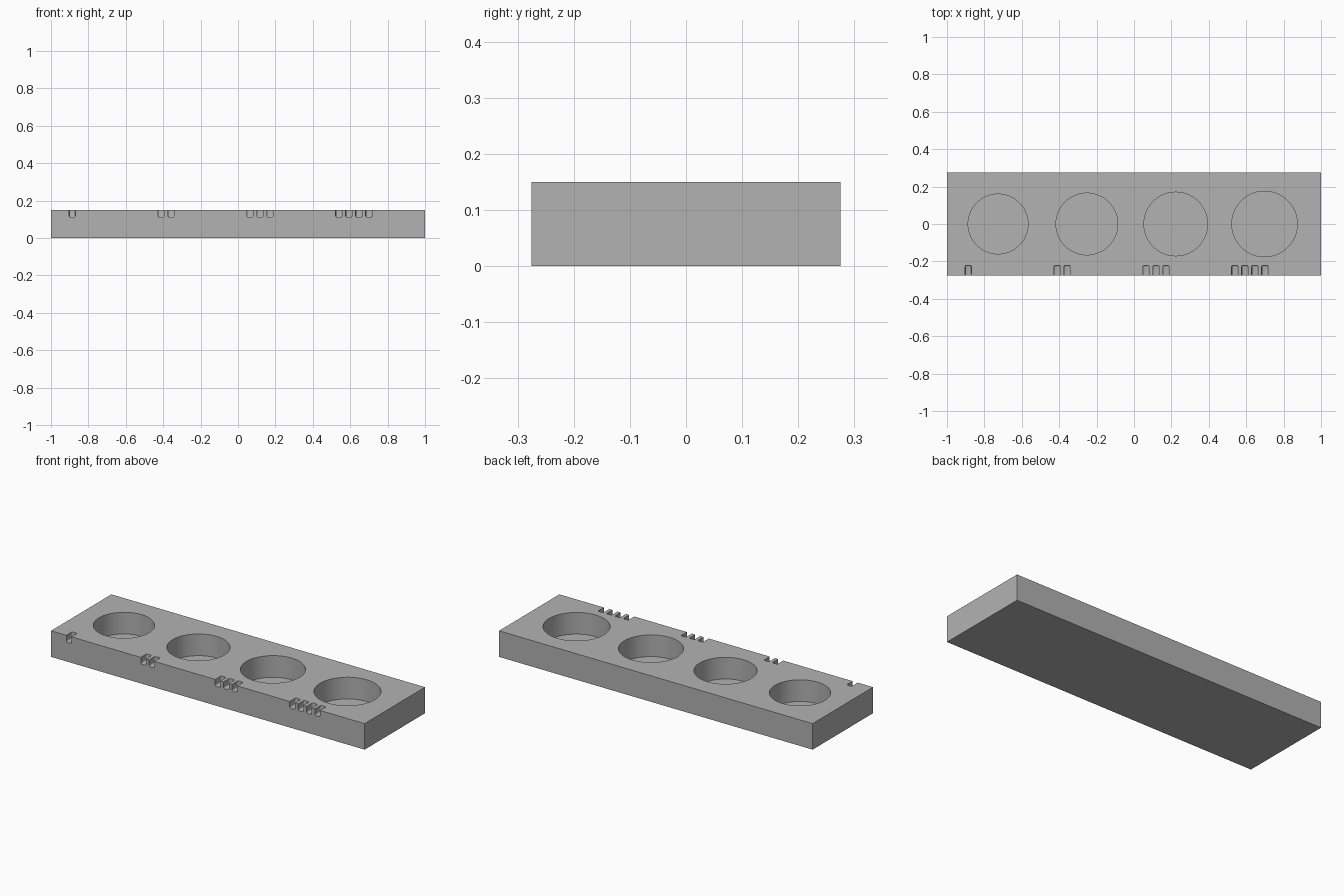
import bpy, bmesh, math
from mathutils import Matrix, Vector

if "Cube" in bpy.data.objects:
    bpy.data.objects.remove(bpy.data.objects["Cube"], do_unlink=True)

LENGTH, WIDTH, HEIGHT = 2.0, 0.55, 0.15
FLOOR = 0.025           # thickness left under each round well
PITCH = 0.475           # spacing of the wells
SLOT_PITCH = 0.0535     # spacing of the counting notches

grey = bpy.data.materials.new("plain grey")
grey.use_nodes = True
colour = (0.448, 0.448, 0.448, 1)
grey.diffuse_color = colour
grey.node_tree.nodes["Principled BSDF"].inputs["Base Color"].default_value = colour


def add_object(name, bm):
    mesh = bpy.data.meshes.new(name)
    bm.to_mesh(mesh)
    bm.free()
    mesh.materials.append(grey)
    obj = bpy.data.objects.new(name, mesh)
    bpy.context.collection.objects.link(obj)
    return obj


def add_box(bm, low, high):
    low, high = Vector(low), Vector(high)
    place = Matrix.Translation((low + high) / 2) @ Matrix.Diagonal((*(high - low), 1))
    return bmesh.ops.create_cube(bm, size=1, matrix=place)["verts"]


# Solid slab
bm = bmesh.new()
add_box(bm, (-LENGTH / 2, -WIDTH / 2, 0), (LENGTH / 2, WIDTH / 2, HEIGHT))
tray = add_object("tray", bm)

# Round wells, each slightly wider than the last
wells = bmesh.new()
for i in range(4):
    radius = 0.16 + 0.005 * i
    depth = HEIGHT - FLOOR + 0.05
    bmesh.ops.create_cone(
        wells, cap_ends=True, segments=96, radius1=radius, radius2=radius, depth=depth,
        matrix=Matrix.Translation((-0.727 + PITCH * i, 0, FLOOR + depth / 2)))

# Rounded notches along the front top edge, counting one to four
notches = bmesh.new()
for i in range(4):
    for j in range(i + 1):
        x = -0.886 + PITCH * i + SLOT_PITCH * j
        verts = add_box(notches, (x - 0.0165, -WIDTH / 2 - 0.05, 0.112),
                        (x + 0.0165, -0.221, HEIGHT + 0.05))
        edges = {e for v in verts for e in v.link_edges}
        bmesh.ops.bevel(notches, geom=list(edges), offset=0.007, segments=3,
                        profile=0.5, affect='EDGES')

# Cut both sets out of the slab
cutters = [add_object("well_cutter", wells), add_object("notch_cutter", notches)]
for cutter in cutters:
    cutter.hide_render = True
    cut = tray.modifiers.new(cutter.name, 'BOOLEAN')
    cut.operation = 'DIFFERENCE'
    cut.solver = 'EXACT'
    cut.object = cutter

graph = bpy.context.evaluated_depsgraph_get()
carved = bpy.data.meshes.new_from_object(tray.evaluated_get(graph))
tray.modifiers.clear()
tray.data = carved
carved.materials.clear()
carved.materials.append(grey)
for face in carved.polygons:
    face.material_index = 0
for cutter in cutters:
    bpy.data.objects.remove(cutter, do_unlink=True)

# Smooth well walls, crisp rims
bpy.ops.object.select_all(action='DESELECT')
tray.select_set(True)
bpy.context.view_layer.objects.active = tray
bpy.ops.object.shade_smooth_by_angle(angle=math.radians(35))
